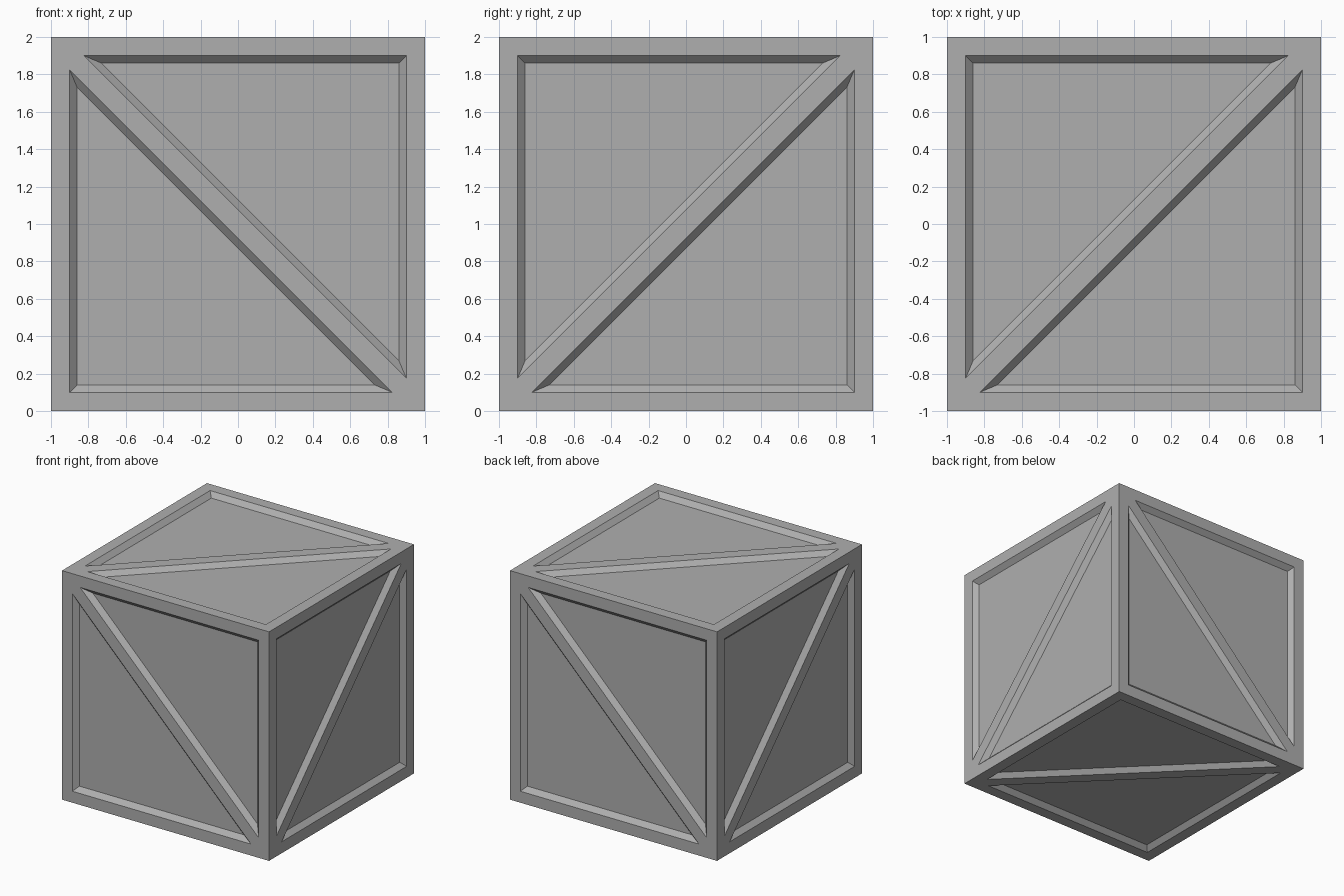
import bpy, bmesh
from mathutils import Vector

if "Cube" in bpy.data.objects:
    bpy.data.objects.remove(bpy.data.objects["Cube"])

RIM, FLOOR = 0.90, 0.86        # pocket opening and pocket floor half sizes
BRACE, BRACE_FOOT = 0.075, 0.13  # brace offsets at the surface and at the floor
DEPTH = 0.04

X, Y, Z = Vector((1, 0, 0)), Vector((0, 1, 0)), Vector((0, 0, 1))
CENTRE = Vector((0, 0, 1))


def pocket(half, gap):
    """Triangle on one side of the diagonal, counter-clockwise."""
    return [(-half + gap, -half), (half, -half), (half, half - gap)]


def crate_side(frame, braces, u, v):
    """Framed side with a diagonal brace running from (-u,-v) to (+u,+v)."""
    n = u.cross(v)

    def face(bm, points):
        bm.faces.new([bm.verts.new(CENTRE + u * a + v * b + n * c) for a, b, c in points])

    # turn = +1 and -1 give the two halves, half a turn apart
    for turn in (1, -1):
        def at(pts, h):
            return [(a * turn, b * turn, h) for a, b in pts]
        top, low = at(pocket(RIM, BRACE), 1), at(pocket(FLOOR, BRACE_FOOT), 1 - DEPTH)
        o = at([(-1, -1), (1, -1), (1, 1)], 1)
        i = at([(-RIM, -RIM), (RIM, RIM)], 1)
        # frame boards
        face(frame, [o[0], o[1], top[1], top[0], i[0]])
        face(frame, [o[1], o[2], i[1], top[2], top[1]])
        # recessed panel and its sloped rim
        face(frame, low)
        for k in range(2):
            face(frame, [top[k], top[k + 1], low[k + 1], low[k]])
        # sloped side of the brace
        face(braces, [top[2], top[0], low[0], low[2]])
    # flush top of the brace
    r, g = RIM, RIM - BRACE
    face(braces, [(a, b, 1) for a, b in
                  [(-r, -r), (-g, -r), (r, g), (r, r), (g, r), (-r, -g)]])


frame, braces = bmesh.new(), bmesh.new()
for u, v in [(Z, -X), (Z, X),    # front, back
             (Y, Z), (-Y, Z),    # right, left
             (X, Y), (X, -Y)]:   # top, bottom
    crate_side(frame, braces, u, v)

grey = bpy.data.materials.new("grey")
grey.diffuse_color = (0.43, 0.43, 0.43, 1)
grey.use_nodes = True
grey.node_tree.nodes["Principled BSDF"].inputs["Base Color"].default_value = grey.diffuse_color
for name, bm in (("framed_panels", frame), ("diagonal_braces", braces)):
    bmesh.ops.remove_doubles(bm, verts=bm.verts, dist=1e-4)
    mesh = bpy.data.meshes.new(name)
    bm.to_mesh(mesh)
    bm.free()
    mesh.materials.append(grey)
    bpy.context.collection.objects.link(bpy.data.objects.new(name, mesh))
